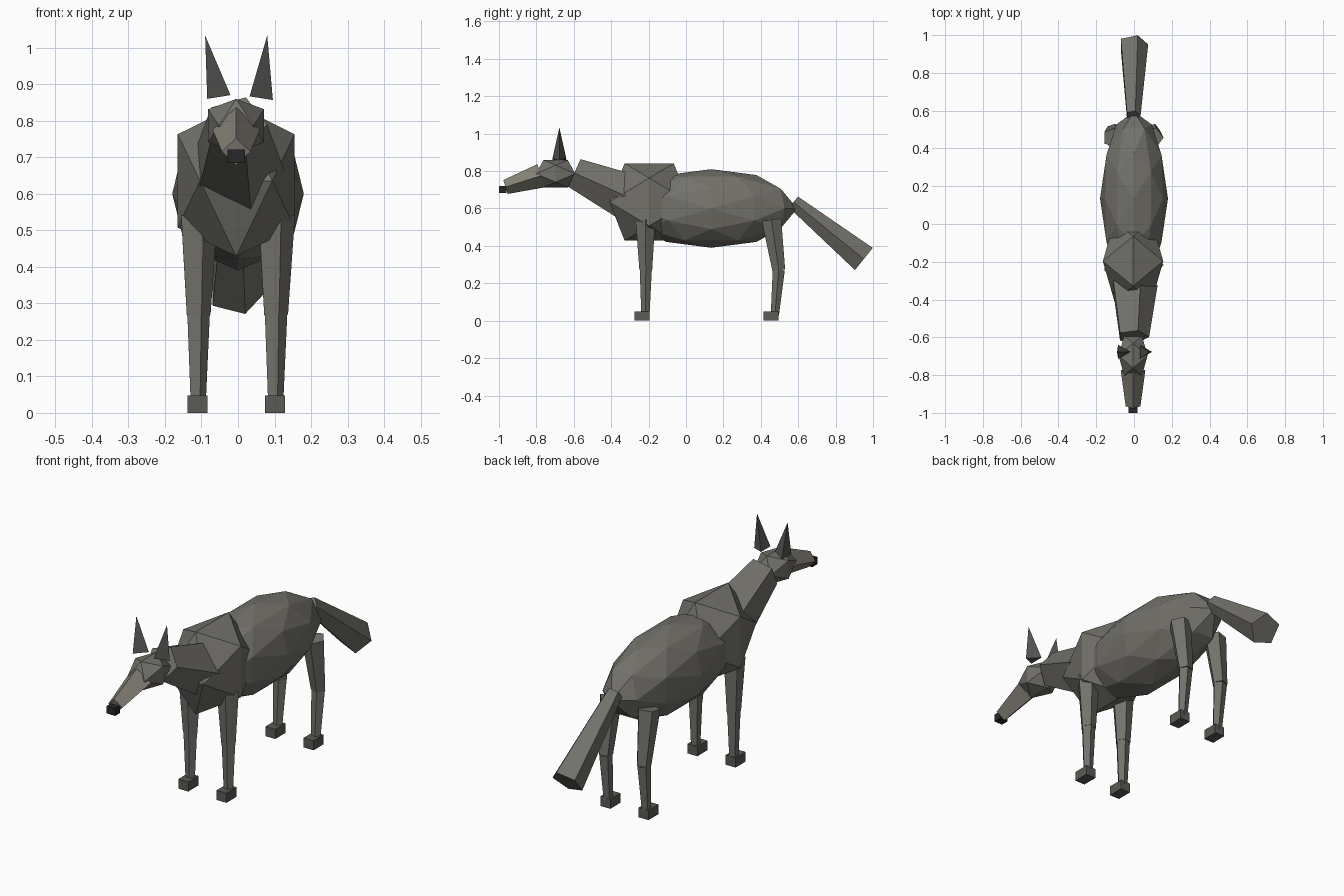
import bpy, bmesh
from math import cos, sin, tau, sqrt
from mathutils import Vector, Matrix

if "Cube" in bpy.data.objects:
    bpy.data.objects.remove(bpy.data.objects["Cube"])

CX = -0.005  # centre line of the animal


def material(name, rgb):
    m = bpy.data.materials.new(name)
    m.diffuse_color = (*rgb, 1)
    m.use_nodes = True
    m.node_tree.nodes["Principled BSDF"].inputs["Base Color"].default_value = m.diffuse_color
    return m


fur = material("dark_fur", (0.17, 0.165, 0.145))
pale = material("pale_fur", (0.24, 0.225, 0.185))
dark = material("ear_fur", (0.09, 0.09, 0.085))
paw = material("paw_fur", (0.10, 0.10, 0.09))
black = material("nose_black", (0.02, 0.02, 0.02))


def finish(name, bm, mat):
    bmesh.ops.recalc_face_normals(bm, faces=bm.faces)
    me = bpy.data.meshes.new(name)
    bm.to_mesh(me)
    bm.free()
    me.materials.append(mat)
    ob = bpy.data.objects.new(name, me)
    bpy.context.collection.objects.link(ob)
    return ob


def ball(name, centre, radii, mat, fine=False):
    """Icosahedron with edges along the axes, optionally split once."""
    phi = (1 + sqrt(5)) / 2
    pts = []
    for a in (-1, 1):
        for b in (-phi, phi):
            pts += [Vector((a, b, 0)), Vector((0, a, b)), Vector((b, 0, a))]
    if fine:
        pts += [(p + q) / 2 for i, p in enumerate(pts) for q in pts[:i]
                if (p - q).length < 2.1]
    bm = bmesh.new()
    for p in pts:
        bm.verts.new(p.normalized())
    bmesh.ops.convex_hull(bm, input=bm.verts)
    bmesh.ops.transform(bm, verts=bm.verts,
                        matrix=Matrix.LocRotScale(Vector(centre), None, Vector(radii)))
    return finish(name, bm, mat)


def taper(name, p0, p1, r0, r1, sides, mat):
    """Flat-sided tapered tube from p0 to p1, first corner towards +x."""
    p0, p1 = Vector(p0), Vector(p1)
    axis = (p1 - p0).normalized()
    u = Vector((1, 0, 0))
    u = (u - axis * u.dot(axis)).normalized()
    v = axis.cross(u)
    bm = bmesh.new()
    rings = [[bm.verts.new(p + r * (u * cos(tau * i / sides) + v * sin(tau * i / sides)))
              for i in range(sides)] for p, r in ((p0, r0), (p1, r1))]
    a, b = rings
    for i in range(sides):
        j = (i + 1) % sides
        bm.faces.new((a[i], a[j], b[j], b[i]))
    bm.faces.new(a[::-1])
    bm.faces.new(b)
    bmesh.ops.remove_doubles(bm, verts=bm.verts, dist=1e-5)
    return finish(name, bm, mat)


def box(name, centre, size, mat):
    bm = bmesh.new()
    bmesh.ops.create_cube(bm, size=1, matrix=Matrix.LocRotScale(
        Vector(centre), None, Vector(size)))
    return finish(name, bm, mat)


# Trunk
ball("body", (0, 0.135, 0.6), (0.18, 0.46, 0.21), fur, fine=True)
ball("chest", (CX, -0.197, 0.635), (0.188, 0.25, 0.243), fur)
taper("neck", (CX, -0.325, 0.668), (CX, -0.597, 0.79), 0.13, 0.085, 5, fur)
taper("tail", (CX, 0.575, 0.634), (CX, 0.951, 0.33), 0.04, 0.08, 5, fur)

# Head
ball("head", (CX, -0.697, 0.786), (0.09, 0.124, 0.086), fur)
taper("snout", (CX, -0.775, 0.775), (CX, -0.965, 0.715), 0.065, 0.039, 4, pale)
box("nose", (CX, -0.98, 0.702), (0.047, 0.04, 0.037), black)

# Ears and legs on both sides
for s, side in ((-1, "left"), (1, "right")):
    taper(f"ear_{side}", (CX + s * 0.058, -0.677, 0.863),
          (CX + s * 0.085, -0.677, 1.033), 0.043, 0, 3, dark)
    x = CX + s * 0.106
    # hip/knee/ankle y positions and foot y position
    for part, ys, foot in (("front", (-0.217, -0.215, -0.217), -0.235),
                           ("hind", (0.457, 0.496, 0.475), 0.455)):
        taper(f"{part}_upper_leg_{side}", (x, ys[0], 0.54), (x, ys[1], 0.27),
              0.055, 0.036, 5, fur)
        taper(f"{part}_lower_leg_{side}", (x, ys[1], 0.272), (x, ys[2], 0.03),
              0.034, 0.023, 5, fur)
        box(f"{part}_foot_{side}", (x, foot, 0.024), (0.055, 0.08, 0.048), paw)
